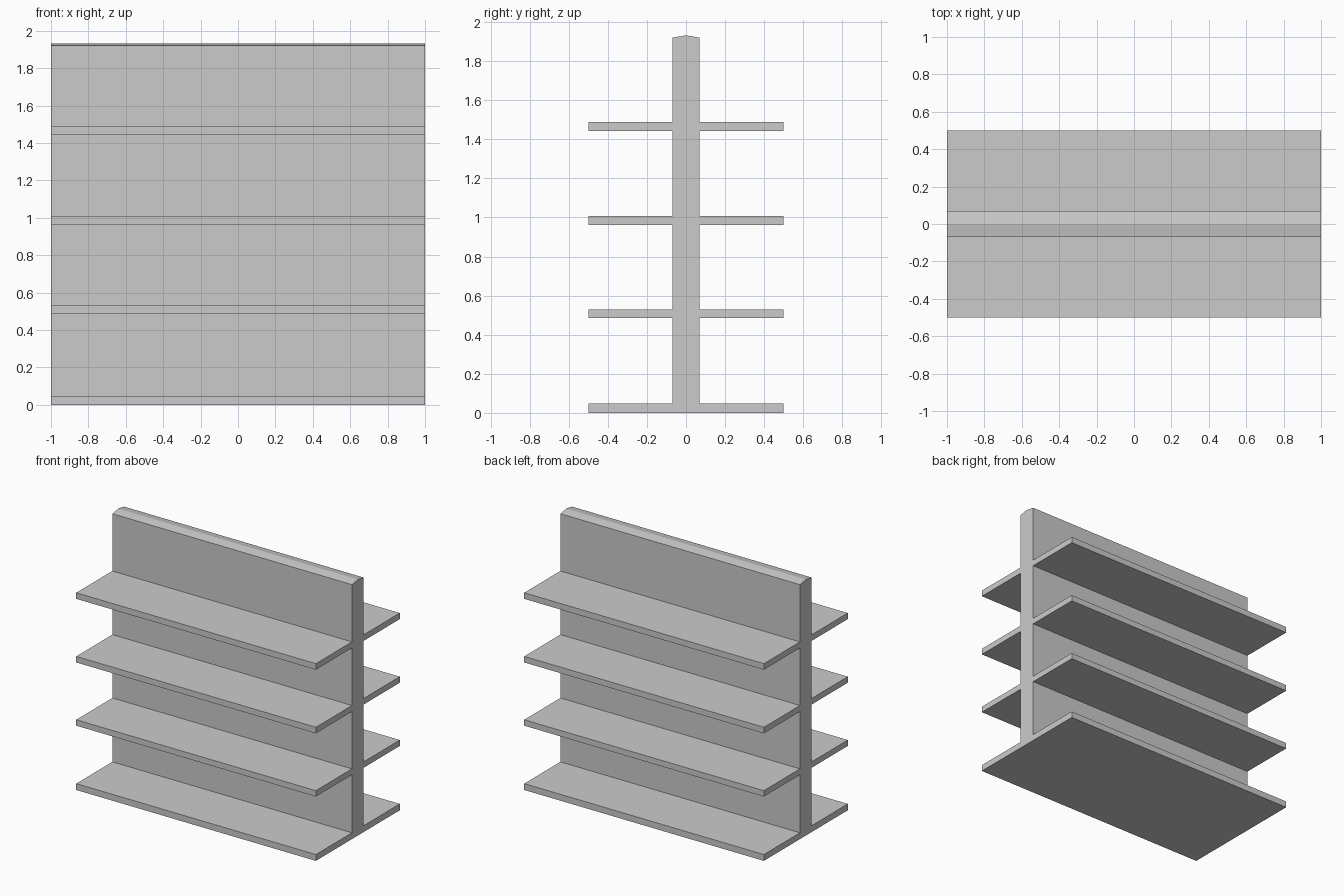
import bpy
import bmesh

if "Cube" in bpy.data.objects:
    bpy.data.objects.remove(bpy.data.objects["Cube"])

HALF_LENGTH = 1.0
SPINE = 0.07          # half thickness of the upright panel
REACH = 0.5           # how far each shelf sticks out
SHELVES = [(0.0, 0.048), (0.485, 0.53), (0.962, 1.008), (1.442, 1.488)]
SHOULDER, RIDGE = 1.92, 1.932

grey = bpy.data.materials.new("light grey")
grey.diffuse_color = (0.6, 0.6, 0.6, 1)
grey.use_nodes = True
grey.node_tree.nodes["Principled BSDF"].inputs["Base Color"].default_value = grey.diffuse_color

# One side of the end profile, from the floor up to the shoulder
side = []
for low, high in SHELVES:
    if low > 0:
        side.append((SPINE, low))
    side += [(REACH, low), (REACH, high), (SPINE, high)]
side.append((SPINE, SHOULDER))

# Full profile: right side, ridge, mirrored left side
profile = side + [(0.0, RIDGE)] + [(-y, z) for y, z in reversed(side)]

# Double-sided shelf unit: the profile extruded along its length
bm = bmesh.new()
end = bm.faces.new([bm.verts.new((-HALF_LENGTH, y, z)) for y, z in profile])
result = bmesh.ops.extrude_face_region(bm, geom=[end], use_keep_orig=True)
moved = [g for g in result["geom"] if isinstance(g, bmesh.types.BMVert)]
bmesh.ops.translate(bm, verts=moved, vec=(2 * HALF_LENGTH, 0, 0))
bmesh.ops.recalc_face_normals(bm, faces=bm.faces)

mesh = bpy.data.meshes.new("double_sided_shelf")
bm.to_mesh(mesh)
bm.free()
mesh.materials.append(grey)
bpy.context.collection.objects.link(bpy.data.objects.new("double_sided_shelf", mesh))
